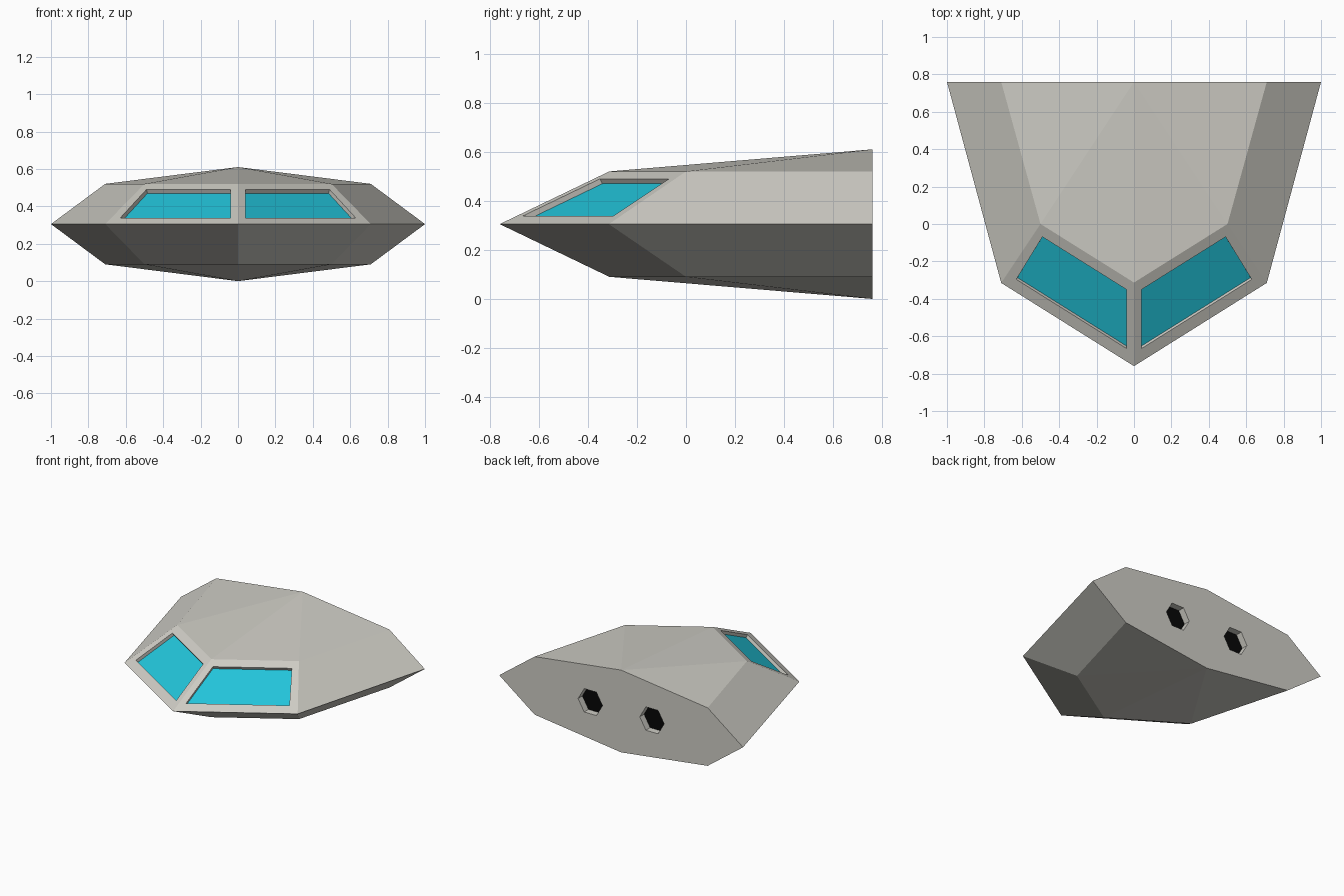
import bpy, bmesh, math
from mathutils import Vector, Matrix

if "Cube" in bpy.data.objects:
    bpy.data.objects.remove(bpy.data.objects["Cube"])


def material(name, rgb):
    m = bpy.data.materials.new(name)
    m.diffuse_color = (*rgb, 1)
    m.use_nodes = True
    m.node_tree.nodes["Principled BSDF"].inputs["Base Color"].default_value = m.diffuse_color
    return m


MATS = [material("hull_grey", (0.62, 0.61, 0.56)),
        material("window_cyan", (0.016, 0.56, 0.71)),
        material("exhaust_black", (0.002, 0.002, 0.002))]


def make_object(name, bm):
    bmesh.ops.remove_doubles(bm, verts=bm.verts, dist=0.0005)
    bmesh.ops.recalc_face_normals(bm, faces=bm.faces)
    me = bpy.data.meshes.new(name)
    bm.to_mesh(me)
    bm.free()
    for m in MATS:
        me.materials.append(m)
    ob = bpy.data.objects.new(name, me)
    bpy.context.collection.objects.link(ob)
    return ob


MID = 0.305
# right-hand upper quarter, heights measured from the waist
nose, cheek, tail = (0, -.76, 0), (.71, -.315, 0), (1, .76, 0)
brow, temple, shoulder = (0, -.313, .215), (.5, 0, .215), (.71, .76, .215)
peak = (0, .76, .305)

bm = bmesh.new()


def face(points, sx, sz, mat=0):
    f = bm.faces.new([bm.verts.new((p[0] * sx, p[1], MID + p[2] * sz)) for p in points])
    f.material_index = mat


# faceted hull, mirrored left/right and above/below the waist
for sx in (1, -1):
    for sz in (1, -1):
        face((cheek, tail, shoulder, temple), sx, sz)
        face((temple, shoulder, peak), sx, sz)
        face((brow, temple, peak), sx, sz)
        if sz < 0:
            face((nose, cheek, temple, brow), sx, sz)
            continue
        # windscreen panel: frame, recess walls and glass
        outer = [Vector(p) for p in (nose, cheek, temple, brow)]

        def on_panel(u, v):
            low = outer[0].lerp(outer[1], u)
            return low.lerp(outer[3].lerp(outer[2], u), v)

        hole = [on_panel(u, v) for u, v in ((.059, .155), (.929, .155), (.925, .86), (.075, .86))]
        normal = (outer[1] - outer[0]).cross(outer[3] - outer[0]).normalized()
        glass = [p - normal * .023 for p in hole]
        for i in range(4):
            j = (i + 1) % 4
            face((outer[i], outer[j], hole[j], hole[i]), sx, sz)
            face((hole[i], hole[j], glass[j], glass[i]), sx, sz)
        face(glass, sx, sz, 1)

# flat back plate
half = [(0, .305), (.71, .215), (1, 0), (.71, -.215), (0, -.305)]
ring = half + [(-x, z) for x, z in half[3:0:-1]]
face([(x, .76, z) for x, z in ring], 1, 1)
hull = make_object("ship_hull", bm)

# two hexagonal exhaust recesses with black floors
cut = bmesh.new()
for x in (-.253, .253):
    bmesh.ops.create_cone(cut, cap_ends=True, segments=6, radius1=.1, radius2=.1, depth=.2,
                          matrix=Matrix.Translation((x, .81, MID))
                          @ Matrix.Rotation(math.pi / 2, 4, 'X')
                          @ Matrix.Rotation(math.pi / 6 * 3, 4, 'Z'))
# turn each hexagon so its corners point sideways
for x in (-.253, .253):
    vs = [v for v in cut.verts if v.co.x * x > 0]
    if max(abs(v.co.x - x) for v in vs) < .095:
        bmesh.ops.rotate(cut, verts=vs, cent=(x, .81, MID),
                         matrix=Matrix.Rotation(math.pi / 6, 3, 'Y'))
for f in cut.faces:
    f.material_index = 2 if f.calc_center_median().y < .75 else 0
cutter = make_object("exhaust_cutter", cut)
cutter.hide_render = True

mod = hull.modifiers.new("exhausts", 'BOOLEAN')
mod.operation = 'DIFFERENCE'
mod.solver = 'EXACT'
mod.object = cutter
bpy.context.view_layer.objects.active = hull
hull.select_set(True)
bpy.ops.object.modifier_apply(modifier=mod.name)
bpy.data.objects.remove(cutter, do_unlink=True)
